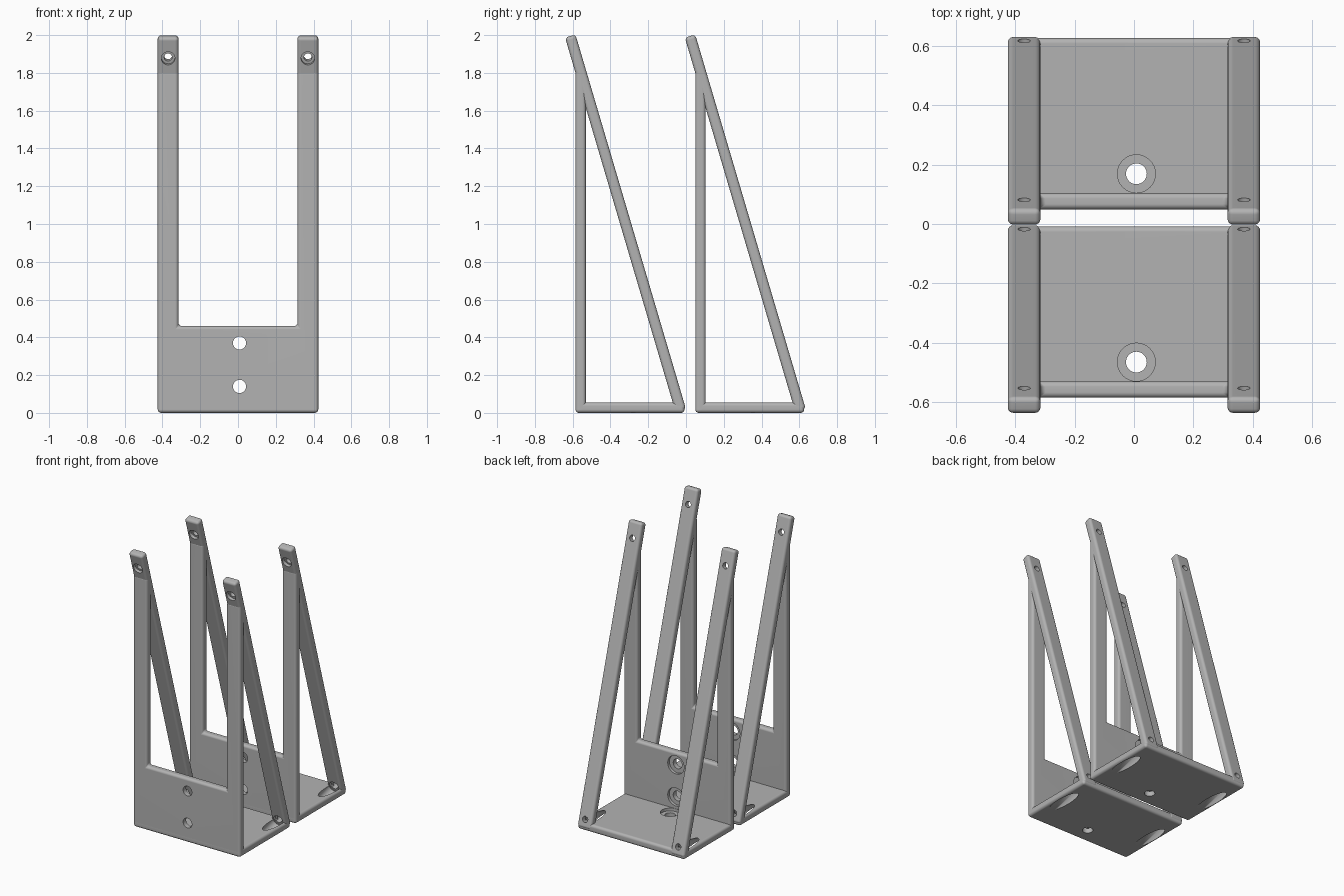
import bpy, bmesh, math
from mathutils import Matrix, Vector

cube = bpy.data.objects.get("Cube")
if cube:
    bpy.data.objects.remove(cube, do_unlink=True)

# Main dimensions
HALF_W, ARM, T = 0.425, 0.11, 0.055
FRONT, BACK, PANEL_H, LEG_H = -0.585, -0.008, 0.46, 1.81
SPACING, ROUND = 0.634, 0.018
SLOPE = 0.295
TILT = math.atan(SLOPE)
ARM_X = HALF_W - ARM / 2

grey = bpy.data.materials.new("plain grey")
grey.use_nodes = True
grey.diffuse_color = (0.45, 0.45, 0.45, 1)
grey.node_tree.nodes["Principled BSDF"].inputs["Base Color"].default_value = (0.45, 0.45, 0.45, 1)


def add_object(name, bm):
    bmesh.ops.recalc_face_normals(bm, faces=bm.faces)
    mesh = bpy.data.meshes.new(name)
    bm.to_mesh(mesh)
    bm.free()
    mesh.materials.append(grey)
    obj = bpy.data.objects.new(name, mesh)
    bpy.context.collection.objects.link(obj)
    return obj


def prism(name, outline, depth):
    """Extrude an XZ outline along +y."""
    bm = bmesh.new()
    face = bm.faces.new([bm.verts.new((x, 0, z)) for x, z in outline])
    new = bmesh.ops.extrude_face_region(bm, geom=[face])["geom"]
    bmesh.ops.translate(bm, vec=(0, depth, 0),
                        verts=[v for v in new if isinstance(v, bmesh.types.BMVert)])
    return add_object(name, bm)


def rectangle(half_width, z0, z1):
    return [(-half_width, z0), (half_width, z0), (half_width, z1), (-half_width, z1)]


def drill(start, end, radius):
    """Round cutter between two points."""
    start, end = Vector(start), Vector(end)
    axis = end - start
    place = Matrix.Translation((start + end) / 2) @ axis.to_track_quat("Z", "Y").to_matrix().to_4x4()
    bm = bmesh.new()
    bmesh.ops.create_cone(bm, cap_ends=True, segments=32, radius1=radius, radius2=radius,
                          depth=axis.length, matrix=place)
    cutter = add_object("drill_cutter", bm)
    cutter.hide_render = True
    return cutter


def finish(obj, cutters):
    """Round the edges, cut the holes and bake the result."""
    bevel = obj.modifiers.new("rounding", "BEVEL")
    bevel.width, bevel.segments = ROUND, 4
    for cutter in cutters:
        cut = obj.modifiers.new("hole", "BOOLEAN")
        cut.operation, cut.solver, cut.object = "DIFFERENCE", "EXACT", cutter
    bpy.context.view_layer.update()
    baked = bpy.data.meshes.new_from_object(obj.evaluated_get(bpy.context.evaluated_depsgraph_get()))
    obj.modifiers.clear()
    obj.data = baked
    bpy.ops.object.select_all(action="DESELECT")
    obj.select_set(True)
    bpy.context.view_layer.objects.active = obj
    bpy.ops.object.shade_smooth_by_angle(angle=math.radians(35))
    weighted = obj.modifiers.new("clean shading", "WEIGHTED_NORMAL")
    weighted.keep_sharp = True


def strut_point(z):
    """Centre line of the sloping struts."""
    return Vector((0, -0.555 + (1.80 - z) * SLOPE, z))


normal = Vector((0, math.cos(TILT), math.sin(TILT)))


def strut_holes(x, z):
    """Screw hole with a wider recess on the inner face."""
    c = strut_point(z) + Vector((x, 0, 0))
    return [drill(c - normal * 0.06, c + normal * 0.06, 0.021),
            drill(c - normal * 0.06, c - normal * 0.008, 0.036)]


parts, cutters = [], []

# Front plate: low panel with two tall legs
inner = HALF_W - ARM
half = [(HALF_W, 0), (HALF_W, LEG_H), (inner, LEG_H), (inner, PANEL_H)]
plate = prism("front_plate", half + [(-x, z) for x, z in reversed(half)], T)
plate.data.transform(Matrix.Translation((0, FRONT, 0)))
plate_cuts = []
for z in (0.14, 0.37):
    plate_cuts += [drill((0.008, FRONT - 0.1, z), (0.008, FRONT + 0.2, z), 0.035),
                   drill((0.008, FRONT + T - 0.02, z), (0.008, FRONT + 0.2, z), 0.065)]
finish(plate, plate_cuts)

# Base plate with a recessed hole and slanted screwdriver openings
base = prism("base_plate", rectangle(HALF_W, 0, T), BACK - FRONT)
base.data.transform(Matrix.Translation((0, FRONT, 0)))
base_cuts = [drill((0.008, -0.465, -0.1), (0.008, -0.465, 0.2), 0.035),
             drill((0.008, -0.465, T - 0.02), (0.008, -0.465, 0.2), 0.064)]
for side in (-1, 1):
    c = strut_point(0.07) + Vector((side * ARM_X, 0, 0))
    base_cuts += [drill(c - normal * 0.5, c - normal * 0.026, 0.041),
                  drill(c - normal * 0.1, c + normal * 0.1, 0.021)]
finish(base, base_cuts)

parts, cutters = [plate, base], plate_cuts + base_cuts

# Sloping struts
foot, tip = strut_point(0.012), strut_point(1.995)
for side, label in ((1, "left"), (-1, "right")):
    x = side * ARM_X
    strut = prism(label + "_strut", rectangle(ARM / 2, 0, (tip - foot).length), 0.0575)
    strut.data.transform(Matrix.Translation(foot + Vector((x, 0, 0)))
                         @ Matrix.Rotation(TILT, 4, "X") @ Matrix.Translation((0, -0.0288, 0)))
    cuts = strut_holes(x, 1.885) + strut_holes(x, 0.07)
    finish(strut, cuts)
    parts.append(strut)
    cutters += cuts

for cutter in cutters:
    bpy.data.objects.remove(cutter, do_unlink=True)

# Second identical bracket behind the first
for part in parts:
    twin = part.copy()
    twin.name = "rear_" + part.name
    twin.location.y += SPACING
    bpy.context.collection.objects.link(twin)
